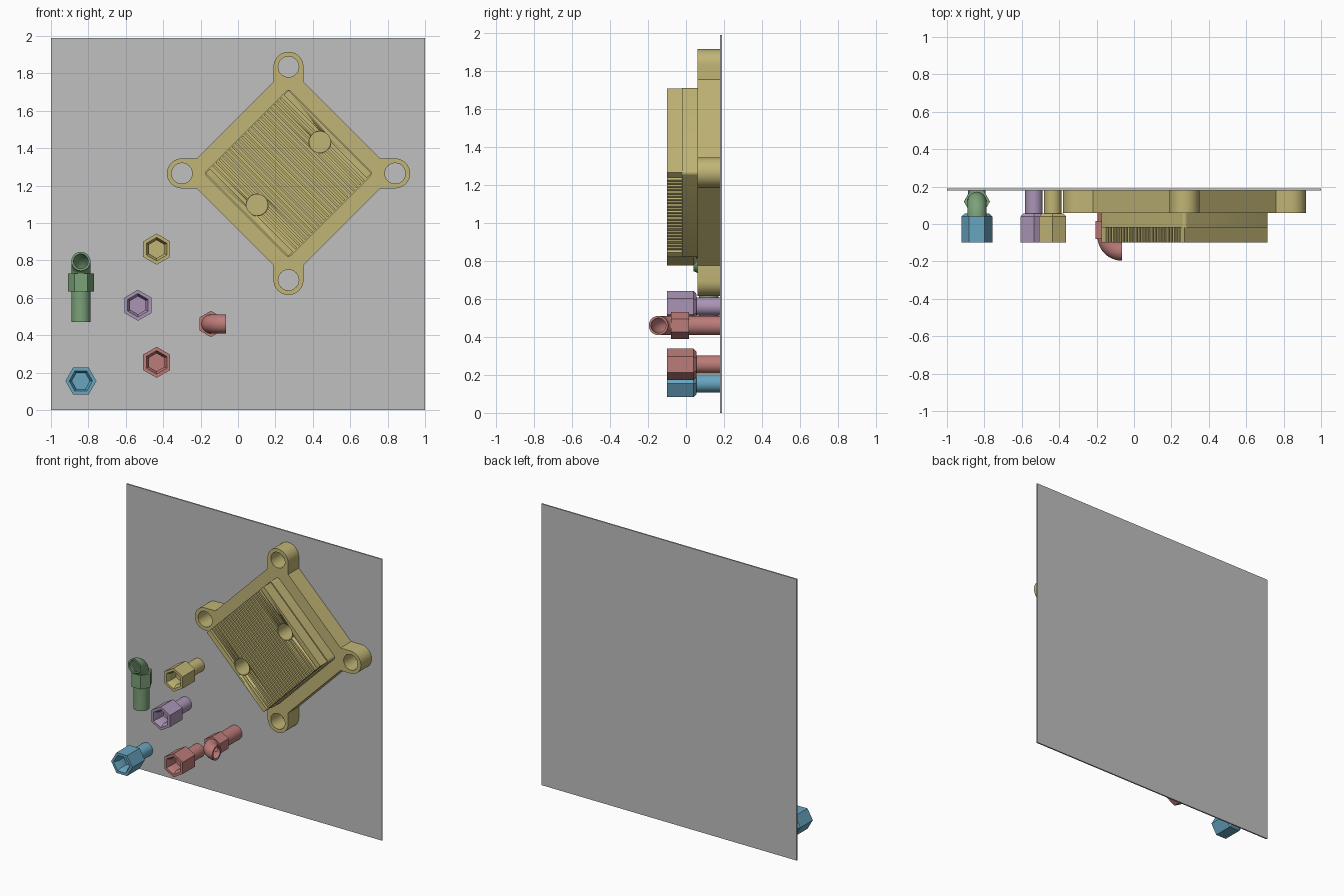
import bpy, bmesh, math
from mathutils import Matrix, Vector

if "Cube" in bpy.data.objects:
    bpy.data.objects.remove(bpy.data.objects["Cube"])


def material(name, r, g, b):
    m = bpy.data.materials.new(name)
    m.use_nodes = True
    m.diffuse_color = (r, g, b, 1)
    m.node_tree.nodes["Principled BSDF"].inputs["Base Color"].default_value = (r, g, b, 1)
    return m


GREY = material("grey", 0.53, 0.53, 0.53)
YELLOW = material("yellow", 0.53, 0.46, 0.18)
GREEN = material("green", 0.2, 0.36, 0.19)
PURPLE = material("purple", 0.41, 0.3, 0.47)
RED = material("red", 0.5, 0.2, 0.19)
BLUE = material("blue", 0.14, 0.38, 0.53)
FACING = Matrix.Rotation(math.pi / 2, 4, "X")  # local z points to the front


def finish(name, bm, mat, matrix=Matrix()):
    bmesh.ops.remove_doubles(bm, verts=bm.verts, dist=1e-5)
    bmesh.ops.recalc_face_normals(bm, faces=bm.faces)
    bm.transform(matrix)
    mesh = bpy.data.meshes.new(name)
    bm.to_mesh(mesh)
    bm.free()
    mesh.materials.append(mat)
    ob = bpy.data.objects.new(name, mesh)
    bpy.context.collection.objects.link(ob)
    bpy.ops.object.select_all(action="DESELECT")
    ob.select_set(True)
    bpy.context.view_layer.objects.active = ob
    bpy.ops.object.shade_smooth_by_angle(angle=math.radians(30))
    return ob


def arc(cx, cy, r, start, end, steps):
    angles = [math.radians(start + (end - start) * i / steps) for i in range(steps + 1)]
    return [(cx + r * math.cos(a), cy + r * math.sin(a)) for a in angles]


def circle(cx, cy, r):
    return arc(cx, cy, r, 0, 360, 40)[:-1]


def slab(name, loops, back, front, mat):
    """Filled front-facing outline with holes, between two depths."""
    curve = bpy.data.curves.new(name, "CURVE")
    curve.dimensions, curve.fill_mode = "2D", "BOTH"
    curve.extrude = (back - front) / 2
    for loop in loops:
        spline = curve.splines.new("POLY")
        spline.points.add(len(loop) - 1)
        for p, (x, y) in zip(spline.points, loop):
            p.co = (x, y, 0, 1)
        spline.use_cyclic_u = True
    temp = bpy.data.objects.new(name + "_outline", curve)
    bpy.context.collection.objects.link(temp)
    mesh = temp.to_mesh()
    bm = bmesh.new()
    bm.from_mesh(mesh)
    temp.to_mesh_clear()
    bpy.data.objects.remove(temp)
    return finish(name, bm, mat, Matrix.Translation((0, (back + front) / 2, 0)) @ FACING)


def loft(bm, rings, cyclic=False):
    """Skin a list of point rings, capping the ends unless cyclic."""
    rows = [[bm.verts.new(p) for p in ring] for ring in rings]
    n = len(rows[0])
    for a, b in zip(rows, rows[1:] + (rows[:1] if cyclic else [])):
        for i in range(n):
            j = (i + 1) % n
            bm.faces.new((a[i], a[j], b[j], b[i]))
    if not cyclic:
        bm.faces.new(rows[0])
        bm.faces.new(rows[-1])


def ring(r, z, n):
    """Horizontal ring; a hexagon gets a corner on local y."""
    return [(r * math.sin(k * math.tau / n), r * math.cos(k * math.tau / n), z) for k in range(n)]


# Backing plate
bm = bmesh.new()
bmesh.ops.create_cube(bm, size=1, matrix=Matrix.Translation((0, 0.185, 0.995))
                      @ Matrix.Diagonal((2, 0.01, 1.99, 1)))
finish("backing_plate", bm, GREY)

# Mounting base: a diamond with a rounded lug on each corner
CX, CZ, REACH, LUG = 0.27, 1.265, 0.57, 0.08
outline, holes = [], []
for q in range(4):
    a = math.radians(90 * q)
    turn = Matrix.Rotation(a, 2)
    corner = [(REACH - LUG, -LUG)] + arc(REACH, 0, LUG, -90, 90, 20) + [(REACH - LUG, LUG)]
    outline += [tuple(turn @ Vector(p) + Vector((CX, CZ))) for p in corner]
    holes.append(circle(CX + REACH * math.cos(a), CZ + REACH * math.sin(a), 0.055))
slab("mounting_base", [outline] + holes, 0.18, 0.06, YELLOW)

# Core block with rounded corners and two ports
PORTS = [(CX + s * 0.168, CZ + s * 0.168) for s in (-1, 1)]
block = []
for q in range(4):
    a = math.radians(90 * q)
    block += arc(CX + 0.425 * math.cos(a), CZ + 0.425 * math.sin(a),
                 0.02, 90 * q - 45, 90 * q + 45, 6)
slab("core_block", [block] + [circle(x, z, 0.056) for x, z in PORTS], 0.06, -0.02, YELLOW)

# Cooling fins, with wider fins at both sides
HALF, COUNT, EDGE = 0.314, 23, 0.035
spans = [(-HALF, -HALF + EDGE), (HALF - EDGE, HALF)]
pitch = 2 * (HALF - EDGE) / COUNT
for i in range(COUNT - 1):
    start = -HALF + EDGE + (i + 0.75) * pitch
    spans.append((start, start + pitch / 2))
bm = bmesh.new()
place = Matrix.Translation((CX, -0.06, CZ)) @ Matrix.Rotation(-math.pi / 4, 4, "Y")
for lo, hi in spans:
    bmesh.ops.create_cube(bm, size=1, matrix=place @ Matrix.Translation(((lo + hi) / 2, 0, 0))
                          @ Matrix.Diagonal((hi - lo, 0.08, 2 * HALF, 1)))
fins = finish("cooling_fins", bm, YELLOW)
cutter = slab("port_cutter", [circle(x, z, 0.06) for x, z in PORTS], 0.0, -0.2, YELLOW)
cut = fins.modifiers.new("ports", "BOOLEAN")
cut.operation, cut.object, cut.solver = "DIFFERENCE", cutter, "EXACT"
bpy.context.view_layer.objects.active = fins
bpy.ops.object.modifier_apply(modifier="ports")
bpy.data.objects.remove(cutter)
slab("port_sleeves", [circle(x, z, r) for x, z in PORTS for r in (0.061, 0.056)],
     -0.02, -0.1, YELLOW)


# Straight fittings: round stem and hexagonal socket head
def straight_fitting(name, x, z, mat, spin=0):
    bm = bmesh.new()
    loft(bm, [ring(0.047, 0, 32), ring(0.047, 0.13, 32)])
    head = [(0.066, 0.125), (0.083, 0.14), (0.083, 0.28), (0.063, 0.28),
            (0.048, 0.25), (0.048, 0.19)]
    loft(bm, [ring(r, h, 6) for r, h in head])
    finish(name, bm, mat, Matrix.Translation((x, 0.18, z)) @ FACING
           @ Matrix.Rotation(math.radians(spin), 4, "Z"))


straight_fitting("yellow_fitting", -0.435, 0.86, YELLOW)
straight_fitting("purple_fitting", -0.535, 0.56, PURPLE)
straight_fitting("red_fitting", -0.435, 0.255, RED)
straight_fitting("blue_fitting", -0.84, 0.155, BLUE, 30)


# Elbow fittings: hollow stem bending to local x, with a hexagonal collar
def elbow_fitting(name, mat, matrix):
    bend, pivot = 0.08, 0.245

    def tube(r):
        rings = [ring(r, 0, 32)]
        for k in range(13):
            turn = Matrix.Rotation(math.radians(7.5 * k), 4, "Y")
            move = Matrix.Translation((bend, 0, pivot)) @ turn @ Matrix.Translation((-bend, 0, 0))
            rings.append([move @ Vector(p) for p in ring(r, 0, 32)])
        return rings

    bm = bmesh.new()
    loft(bm, tube(0.051) + tube(0.039)[::-1], cyclic=True)
    collar = [(0.07, 0.163), (0.07, 0.26), (0.045, 0.26), (0.045, 0.163)]
    loft(bm, [ring(r, h, 6) for r, h in collar], cyclic=True)
    finish(name, bm, mat, matrix)


elbow_fitting("red_elbow", RED, Matrix.Translation((-0.145, 0.18, 0.46)) @ FACING)
elbow_fitting("green_elbow", GREEN, Matrix.Translation((-0.84, 0.12, 0.47))
              @ Matrix.Rotation(-math.pi / 2, 4, "Z"))
